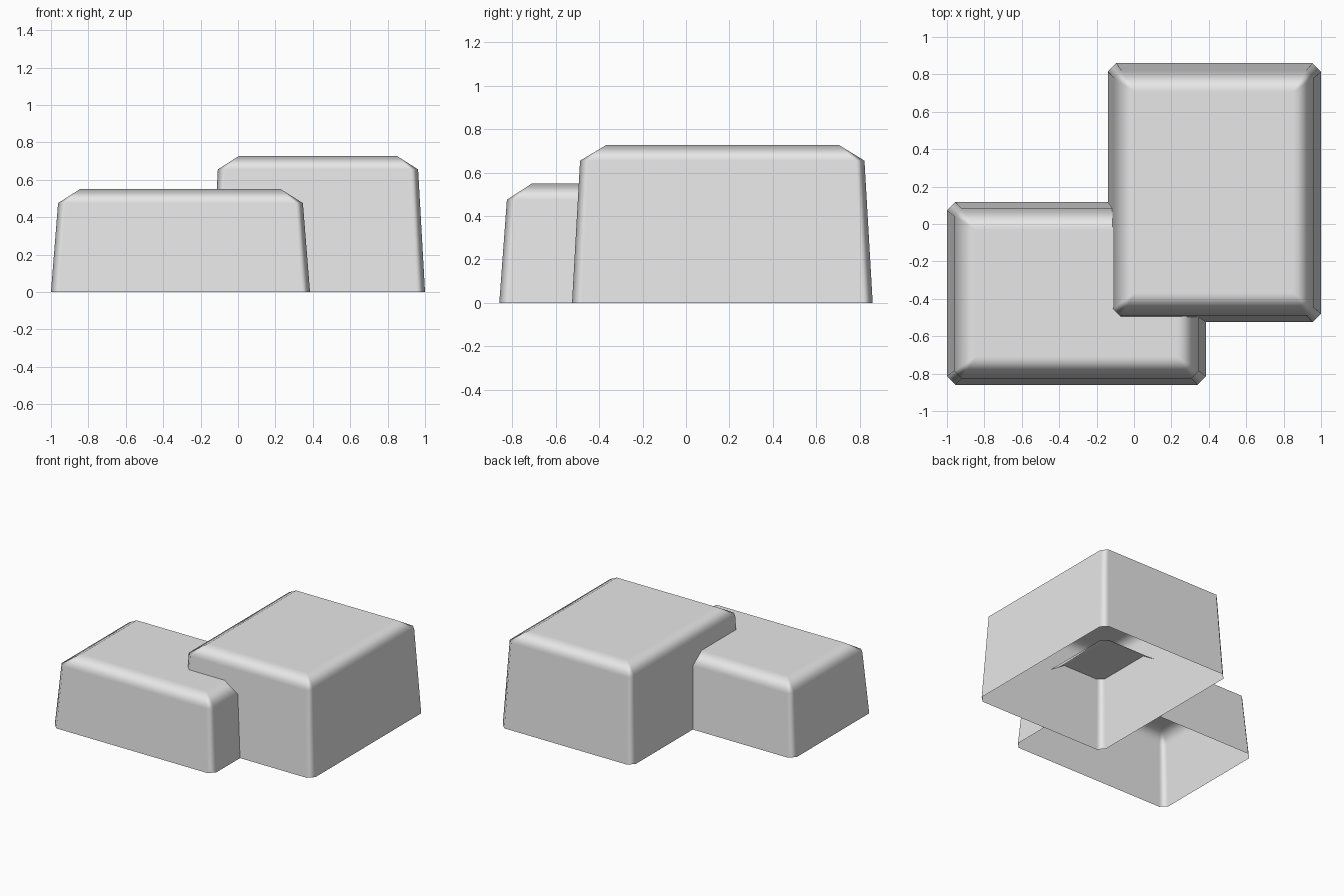
import bpy
import bmesh
from mathutils import Vector

if "Cube" in bpy.data.objects:
    bpy.data.objects.remove(bpy.data.objects["Cube"])

grey = bpy.data.materials.new("plain grey")
grey.diffuse_color = (0.8, 0.8, 0.8, 1)
grey.use_nodes = True
grey.node_tree.nodes["Principled BSDF"].inputs["Base Color"].default_value = grey.diffuse_color


def ring(bm, x0, x1, y0, y1, z, c):
    """Rectangle with clipped corners, counter-clockwise."""
    pts = [(x0 + c, y0), (x1 - c, y0), (x1, y0 + c), (x1, y1 - c),
           (x1 - c, y1), (x0 + c, y1), (x0, y1 - c), (x0, y0 + c)]
    return [bm.verts.new((x, y, z)) for x, y in pts]


def block(name, base, shoulder, top, z_shoulder, z_top, cuts=()):
    """Open-bottomed tapered block with a bevelled rim and a flat top."""
    bm = bmesh.new()
    low = ring(bm, *base, 0, 0.045)
    mid = ring(bm, *shoulder, z_shoulder, 0.04)
    x0, x1, y0, y1 = top
    cap = [bm.verts.new((x, y, z_top))
           for x, y in ((x0, y0), (x1, y0), (x1, y1), (x0, y1))]
    # walls and clipped corners
    for i in range(8):
        j = (i + 1) % 8
        bm.faces.new((low[i], low[j], mid[j], mid[i]))
    # sloped rim and its corner triangles
    for i in range(4):
        j = (i + 1) % 4
        bm.faces.new((mid[2 * i], mid[2 * i + 1], cap[j], cap[i]))
        bm.faces.new((mid[2 * i + 1], mid[(2 * i + 2) % 8], cap[j]))
    bm.faces.new(cap)
    # remove wall pieces buried behind all the given planes
    for co, no in cuts:
        bmesh.ops.bisect_plane(bm, geom=bm.verts[:] + bm.edges[:] + bm.faces[:],
                               plane_co=co, plane_no=no)
    if cuts:
        buried = [f for f in bm.faces
                  if f.calc_center_median().z < z_shoulder - 0.02
                  and all((f.calc_center_median() - co).dot(no) > 0 for co, no in cuts)]
        bmesh.ops.delete(bm, geom=buried, context='FACES')
    for f in bm.faces:
        f.smooth = True
    mesh = bpy.data.meshes.new(name)
    bm.to_mesh(mesh)
    bm.free()
    mesh.materials.append(grey)
    ob = bpy.data.objects.new(name, mesh)
    bpy.context.collection.objects.link(ob)
    # flat walls with soft bevels
    ob.modifiers.new("soft bevels", 'WEIGHTED_NORMAL').weight = 100
    return ob


# tall block at the back right
block("tall_block", (-0.14, 1.0, -0.525, 0.86), (-0.108, 0.963, -0.488, 0.822),
      (0.005, 0.85, -0.368, 0.705), 0.655, 0.727)

# low block at the front left, trimmed where the tall block covers it
front_wall = (Vector((0, -0.525, 0)), Vector((0, 0.655, -0.037)))
left_wall = (Vector((-0.14, 0, 0)), Vector((0.655, 0, -0.032)))
block("low_block", (-1.0, 0.385, -0.86, 0.117), (-0.962, 0.347, -0.825, 0.083),
      (-0.845, 0.228, -0.71, -0.032), 0.475, 0.55, (front_wall, left_wall))
